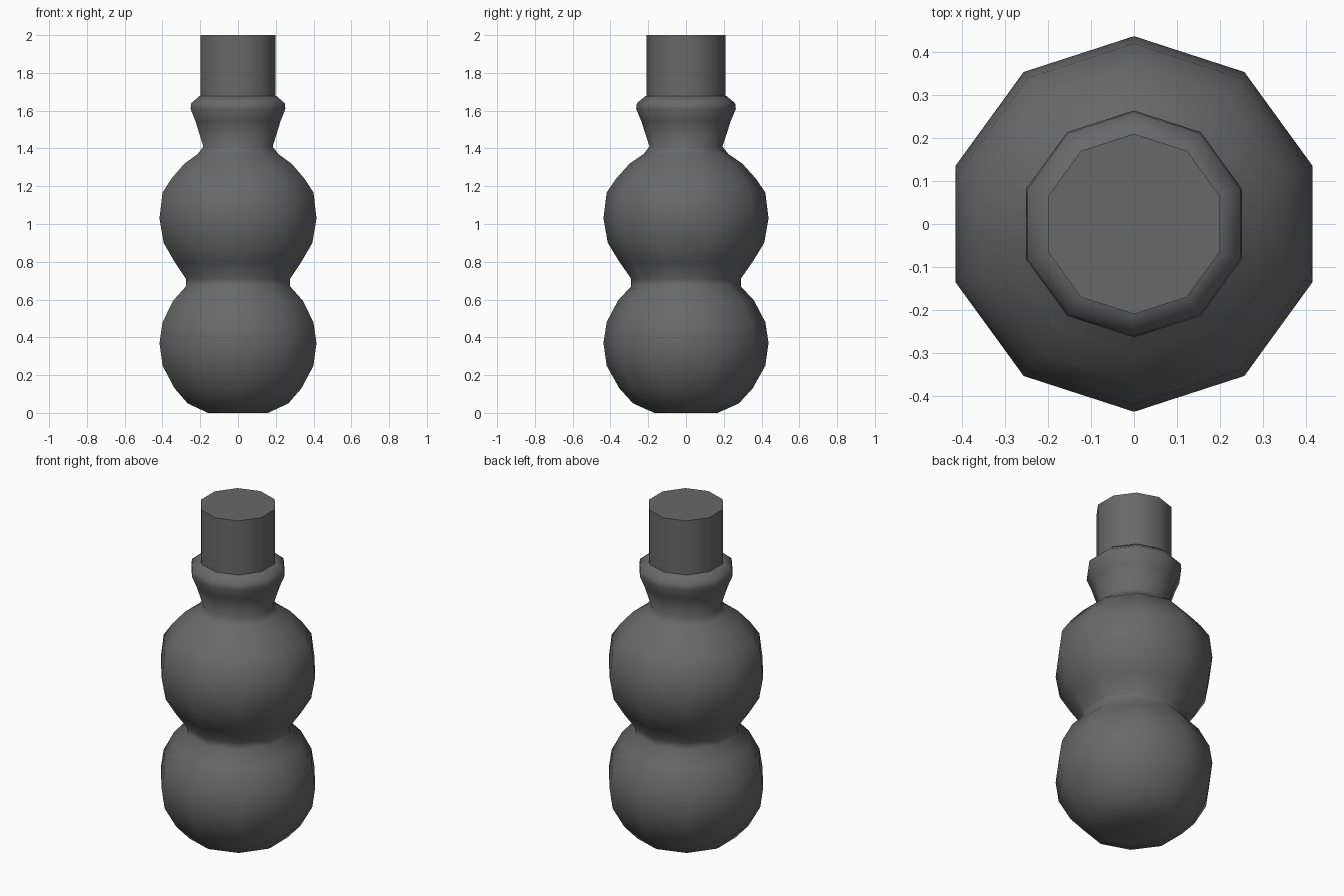
import bpy, bmesh, math

cube = bpy.data.objects.get("Cube")
if cube:
    bpy.data.objects.remove(cube, do_unlink=True)

SIDES = 10

grey = bpy.data.materials.new("dark grey")
grey.use_nodes = True
grey.diffuse_color = (0.14, 0.14, 0.14, 1)
grey.node_tree.nodes["Principled BSDF"].inputs["Base Color"].default_value = grey.diffuse_color


def lathe(name, profile, angle):
    """Turn a (radius, height) profile into a closed ten-sided solid."""
    bm = bmesh.new()
    rings = []
    for r, z in profile:
        turns = [math.pi / 2 + math.tau * i / SIDES for i in range(SIDES)]
        rings.append([bm.verts.new((r * math.cos(a), r * math.sin(a), z)) for a in turns])
    for low, high in zip(rings, rings[1:]):
        for i in range(SIDES):
            j = (i + 1) % SIDES
            bm.faces.new((low[i], low[j], high[j], high[i]))
    bm.faces.new(rings[0][::-1])
    bm.faces.new(rings[-1])
    mesh = bpy.data.meshes.new(name)
    bm.to_mesh(mesh)
    bm.free()
    mesh.materials.append(grey)
    obj = bpy.data.objects.new(name, mesh)
    bpy.context.collection.objects.link(obj)
    bpy.ops.object.select_all(action="DESELECT")
    obj.select_set(True)
    bpy.context.view_layer.objects.active = obj
    bpy.ops.object.shade_smooth_by_angle(angle=math.radians(angle))
    return obj


# Two stacked bulbs, pinched neck and flared collar
lathe("bulb_body", [
    (0.167, 0.0), (0.28, 0.05), (0.353, 0.13), (0.42, 0.25), (0.437, 0.37),
    (0.42, 0.48), (0.36, 0.595), (0.29, 0.67), (0.29, 0.71),
    (0.353, 0.80), (0.414, 0.90), (0.437, 1.03), (0.42, 1.167), (0.37, 1.24),
    (0.298, 1.32), (0.225, 1.37), (0.193, 1.41),
    (0.237, 1.545), (0.264, 1.61), (0.26, 1.64), (0.215, 1.677),
], 80)

# Straight stem on top of the collar
lathe("top_stem", [(0.21, 1.677), (0.21, 2.0)], 60)
